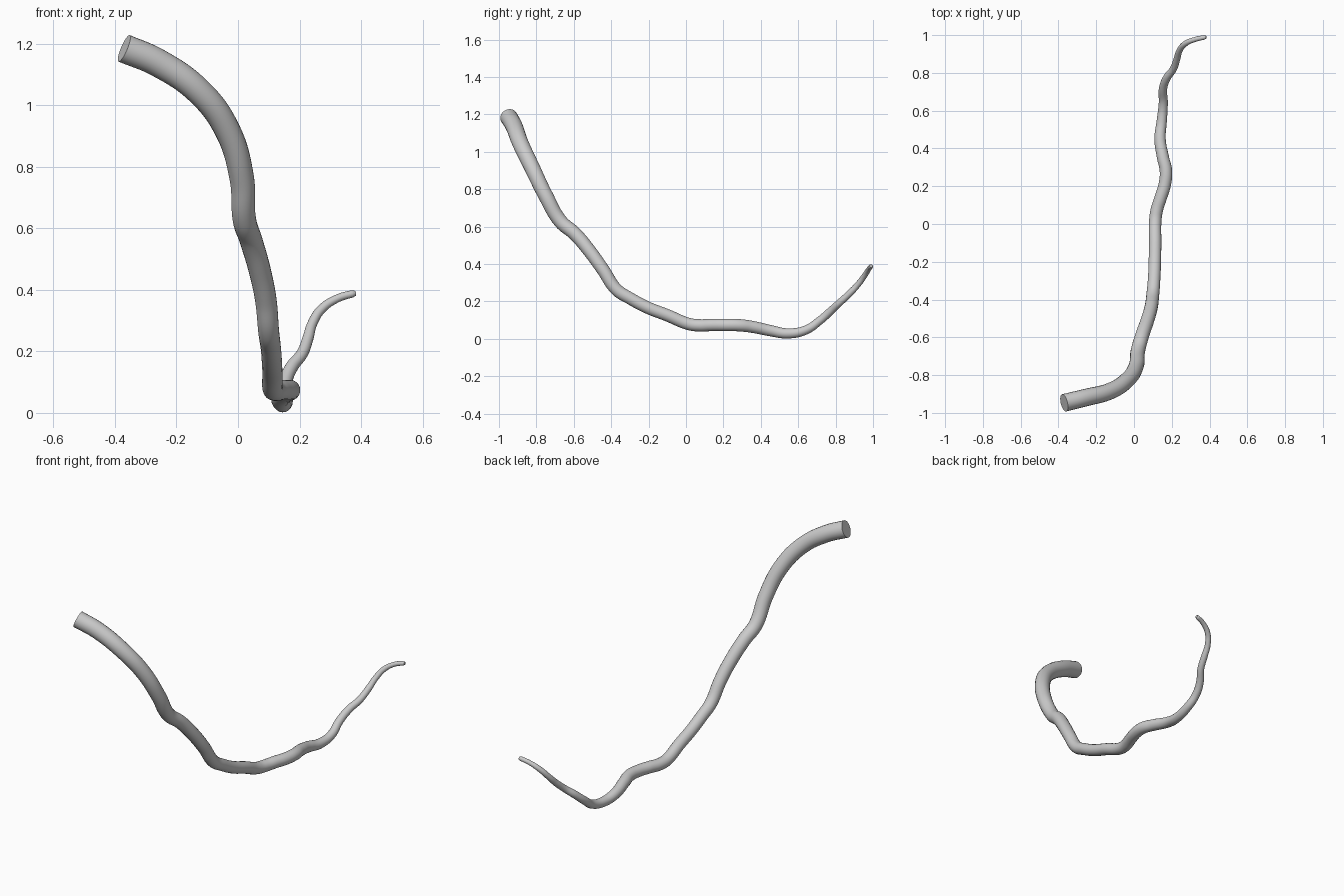
import bpy

# Centreline of the tendril: x, y, z, radius
PATH = [
    (-0.37, -0.947, 1.185, 0.047), (-0.26, -0.92, 1.138, 0.046),
    (-0.127, -0.885, 1.045, 0.044), (-0.035, -0.825, 0.92, 0.042),
    (0.012, -0.75, 0.765, 0.040), (0.021, -0.67, 0.627, 0.038),
    (0.042, -0.594, 0.562, 0.037), (0.07, -0.513, 0.466, 0.036),
    (0.09, -0.444, 0.37, 0.035), (0.1, -0.37, 0.262, 0.034),
    (0.106, -0.30, 0.217, 0.033), (0.11, -0.21, 0.169, 0.033),
    (0.112, -0.10, 0.126, 0.033), (0.113, 0.02, 0.078, 0.033),
    (0.121, 0.075, 0.072, 0.033), (0.14, 0.135, 0.074, 0.033),
    (0.163, 0.21, 0.074, 0.033), (0.169, 0.28, 0.073, 0.033),
    (0.153, 0.354, 0.064, 0.032), (0.138, 0.45, 0.044, 0.030),
    (0.147, 0.545, 0.029, 0.027), (0.155, 0.64, 0.047, 0.024),
    (0.154, 0.717, 0.099, 0.022), (0.175, 0.775, 0.15, 0.021),
    (0.208, 0.82, 0.192, 0.019), (0.227, 0.873, 0.241, 0.018),
    (0.242, 0.92, 0.291, 0.016), (0.272, 0.955, 0.338, 0.015),
    (0.323, 0.977, 0.372, 0.013), (0.372, 0.988, 0.387, 0.012),
    (0.382, 0.99, 0.389, 0.008),
]

# Tapered round tube swept along the centreline
curve = bpy.data.curves.new("tendril", 'CURVE')
curve.dimensions = '3D'
curve.bevel_depth = 1.0
curve.bevel_resolution = 8
curve.use_fill_caps = True
spline = curve.splines.new('BEZIER')
spline.resolution_u = 8
spline.bezier_points.add(len(PATH) - 1)
for p, (x, y, z, r) in zip(spline.bezier_points, PATH):
    p.co = (x, y, z)
    p.radius = r
    p.handle_left_type = p.handle_right_type = 'AUTO'

tendril = bpy.data.objects.new("tendril", curve)
bpy.context.collection.objects.link(tendril)
bpy.context.view_layer.objects.active = tendril
tendril.select_set(True)
bpy.ops.object.convert(target='MESH')
bpy.ops.object.shade_smooth_by_angle()
